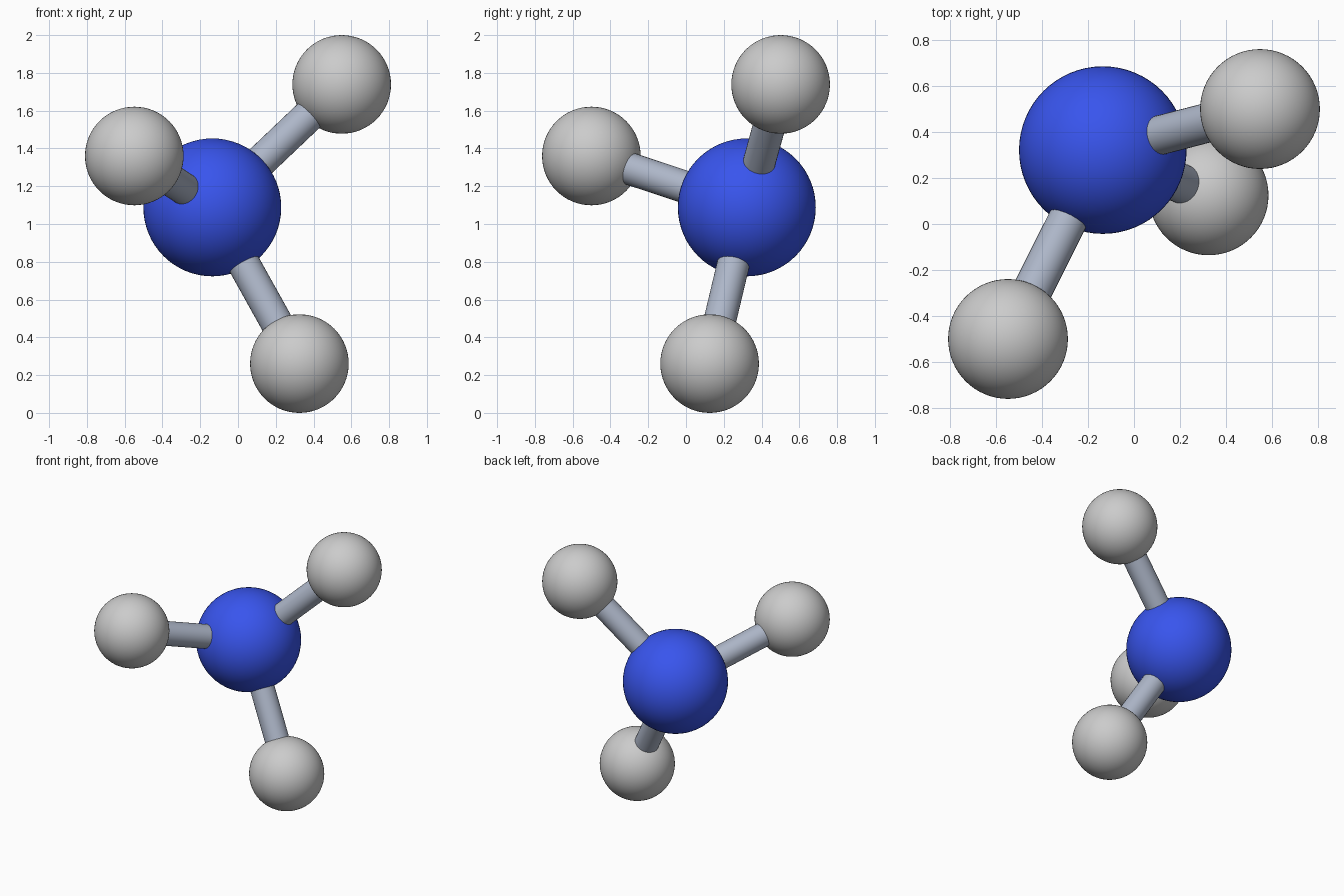
import bpy
from mathutils import Vector

if "Cube" in bpy.data.objects:
    bpy.data.objects.remove(bpy.data.objects["Cube"])

CORE = Vector((-0.136, 0.322, 1.088))
CORE_R, OUTER_R, ROD_R = 0.365, 0.261, 0.086
OUTER = {
    "upper_right": Vector((0.549, 0.501, 1.739)),
    "front_left": Vector((-0.549, -0.501, 1.36)),
    "lower": Vector((0.325, 0.125, 0.261)),
}


def ball(name, centre, radius):
    bpy.ops.mesh.primitive_uv_sphere_add(segments=64, ring_count=32, radius=radius, location=centre)
    ob = bpy.context.object
    ob.name = name
    bpy.ops.object.shade_smooth()
    return ob


def rod(name, a, b, radius):
    d = b - a
    bpy.ops.mesh.primitive_cylinder_add(vertices=32, radius=radius, depth=d.length,
                                        location=(a + b) / 2,
                                        rotation=d.to_track_quat('Z', 'Y').to_euler())
    ob = bpy.context.object
    ob.name = name
    bpy.ops.object.shade_smooth_by_angle()
    return ob


def material(name, colour):
    m = bpy.data.materials.new(name)
    m.diffuse_color = colour
    m.use_nodes = True
    m.node_tree.nodes["Principled BSDF"].inputs["Base Color"].default_value = m.diffuse_color
    return m


blue = material("blue", (0.04, 0.09, 0.85, 1))
rod_grey = material("rod_blue_grey", (0.42, 0.47, 0.58, 1))

# Central atom
ball("central_atom", CORE, CORE_R).data.materials.append(blue)

# Three outer atoms, each joined to the centre by a bond
for side, centre in OUTER.items():
    ball("outer_atom_" + side, centre, OUTER_R)
    rod("bond_" + side, CORE, centre, ROD_R).data.materials.append(rod_grey)
